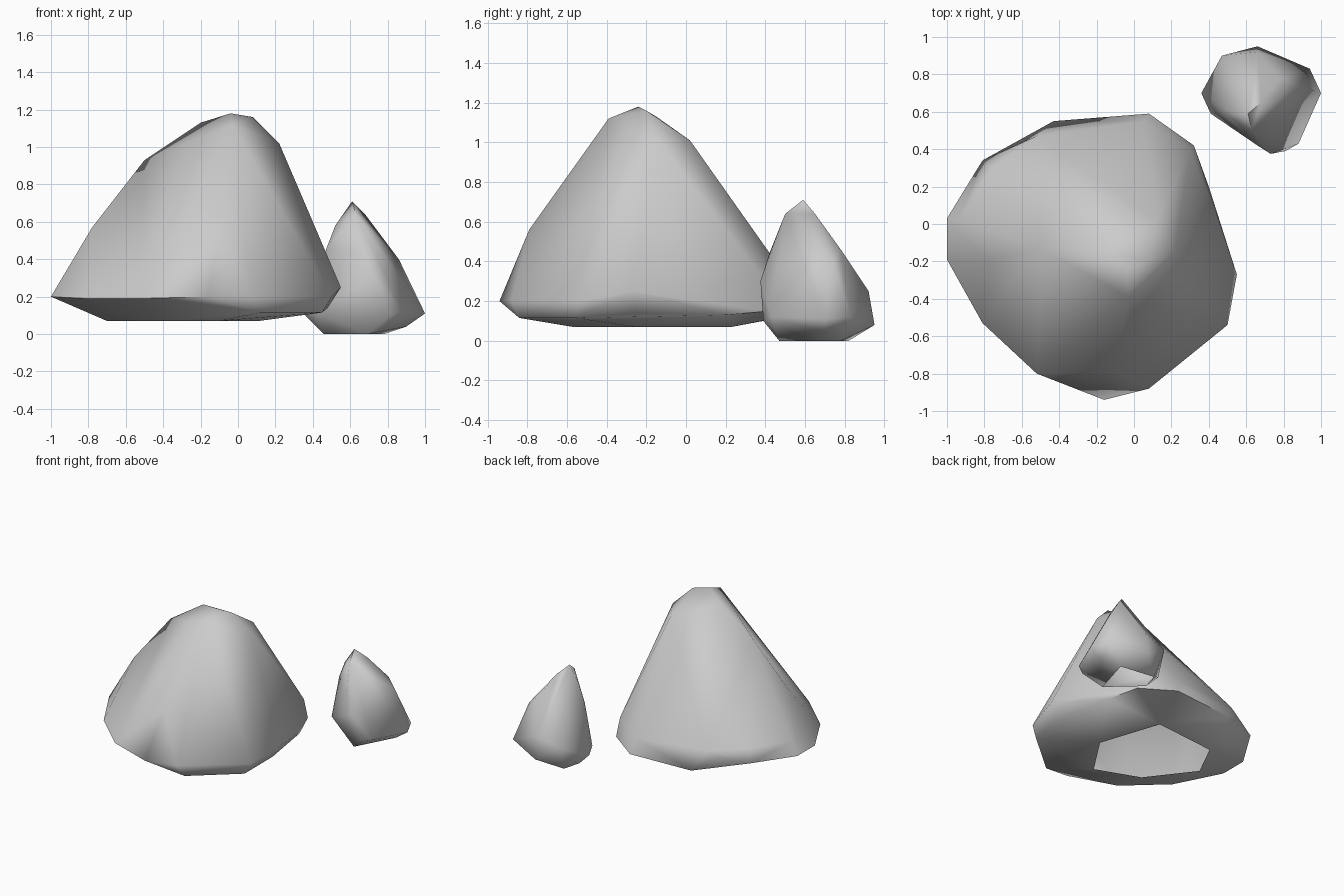
import bpy
import bmesh
import math
from mathutils import Vector

default_cube = bpy.data.objects.get("Cube")
if default_cube:
    bpy.data.objects.remove(default_cube, do_unlink=True)

# One plain stone colour
stone = bpy.data.materials.new("stone_grey")
stone.use_nodes = True
stone_colour = (0.6, 0.6, 0.6, 1)
stone.diffuse_color = stone_colour
stone.node_tree.nodes["Principled BSDF"].inputs["Base Color"].default_value = stone_colour


def make_rock(name, crown, shoulder, rim, base, base_height):
    """Wrap a faceted rock around its corners and leave its flat base open."""
    bm = bmesh.new()
    for corner in crown + shoulder + rim:
        bm.verts.new(corner)
    for x, y in base:
        bm.verts.new((x, y, base_height))

    # Tight skin around all corners, without unused points
    bmesh.ops.convex_hull(bm, input=bm.verts[:])
    loose = [v for v in bm.verts if not v.link_faces]
    bmesh.ops.delete(bm, geom=loose, context="VERTS")
    bmesh.ops.recalc_face_normals(bm, faces=bm.faces[:])

    # Open underside
    underside = [f for f in bm.faces
                 if all(abs(v.co.z - base_height) < 0.001 for v in f.verts)]
    bmesh.ops.delete(bm, geom=underside, context="FACES")

    mesh = bpy.data.meshes.new(name)
    bm.to_mesh(mesh)
    bm.free()
    mesh.materials.append(stone)
    rock = bpy.data.objects.new(name, mesh)
    bpy.context.collection.objects.link(rock)

    # Soft shading over all but the sharpest edges
    bpy.ops.object.select_all(action="DESELECT")
    rock.select_set(True)
    bpy.context.view_layer.objects.active = rock
    bpy.ops.object.shade_smooth_by_angle(angle=math.radians(75))
    return rock


# Large boulder
large_rock = make_rock(
    "large_rock",
    crown=[
        (-.2, -.15, 1.13), (-.04, -.24, 1.18), (.08, -.2, 1.16),
        (.22, -.15, 1.02), (.12, .02, 1.01), (-.03, -.39, 1.12),
        (-.5, -.13, .93), (-.78, -.19, .57), (-.1, -.79, .56),
    ],
    shoulder=[
        (-.94, .02, .3), (-.76, .3, .3), (-.52, .47, .28), (.05, .55, .26),
        (.3, .4, .3), (.55, -.27, .25), (.5, -.54, .2), (.08, -.88, .2),
    ],
    rim=[
        (-1, -.19, .2), (-1, .03, .2), (-.81, .34, .21), (-.62, .46, .18),
        (-.43, .55, .13), (.08, .59, .14), (.32, .42, .15), (.4, .2, .13),
        (.48, -.25, .14), (.45, -.56, .115), (.12, -.84, .115),
        (-.16, -.94, .2), (-.52, -.8, .19), (-.81, -.53, .19),
    ],
    base=[(-.05, .23), (.11, -.25), (-.1, -.57),
          (-.44, -.44), (-.7, -.1), (-.56, .18)],
    base_height=.07,
)

# Small chip in the back of the boulder's rim
chip = min(large_rock.data.vertices,
           key=lambda v: (v.co - Vector((-.62, .46, .18))).length)
chip.co += Vector((.02, -.03, .06))

# Small pointed rock beside it
make_rock(
    "small_rock",
    crown=[
        (.61, .59, .71), (.68, .65, .64), (.63, .5, .64), (.52, .6, .58),
    ],
    shoulder=[
        (.86, .74, .4), (.78, .78, .46), (.66, .42, .44), (.47, .6, .45),
        (.66, .92, .25), (.73, .375, .3), (.41, .72, .2),
    ],
    rim=[
        (.41, .59, .12), (.36, .7, .1), (.47, .9, .2), (.66, .95, .08),
        (.94, .83, .12), (1, .7, .11), (.88, .43, .12), (.81, .39, .1),
        (.9, .7, .04),
    ],
    base=[(.78, .78), (.5, .82), (.46, .68), (.69, .47)],
    base_height=0,
)
